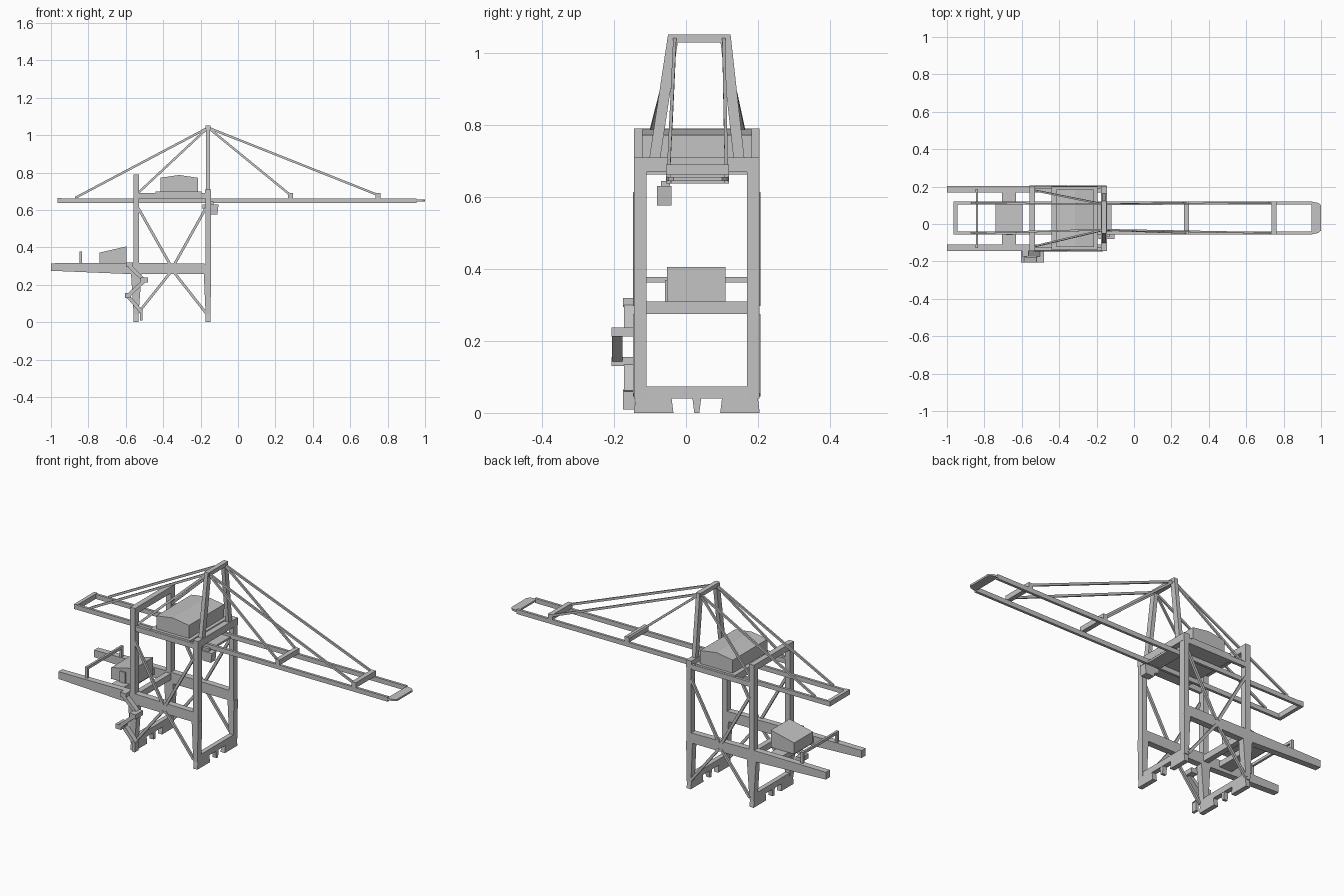
import bpy
from mathutils import Vector

cube = bpy.data.objects.get("Cube")
if cube:
    bpy.data.objects.remove(cube)

grey = bpy.data.materials.new("light_grey_steel")
grey.use_nodes = True
COLOUR = (0.55, 0.55, 0.55, 1)
grey.diffuse_color = COLOUR
grey.node_tree.nodes["Principled BSDF"].inputs["Base Color"].default_value = COLOUR

LAND, SEA = -0.545, -0.16       # frame positions along x
MID = 0.03                      # middle of the portal along y
HALF = 0.157                    # post centre offset from the middle
SIDES = (("right", -1), ("left", 1))


def add_mesh(name, verts, faces):
    mesh = bpy.data.meshes.new(name)
    mesh.from_pydata(verts, [], faces)
    mesh.materials.append(grey)
    obj = bpy.data.objects.new(name, mesh)
    bpy.context.collection.objects.link(obj)
    return obj


def loft(name, ring_a, ring_b):
    """Solid between two matching rings of points."""
    n = len(ring_a)
    faces = [(i, (i + 1) % n, n + (i + 1) % n, n + i) for i in range(n)]
    faces += [tuple(reversed(range(n))), tuple(range(n, 2 * n))]
    obj = add_mesh(name, list(ring_a) + list(ring_b), faces)
    import bmesh
    bm = bmesh.new()
    bm.from_mesh(obj.data)
    bmesh.ops.recalc_face_normals(bm, faces=bm.faces)
    bm.to_mesh(obj.data)
    bm.free()
    return obj


def box(name, x, y, z):
    ring = [(x[0], y[0]), (x[1], y[0]), (x[1], y[1]), (x[0], y[1])]
    return loft(name, [(*p, z[0]) for p in ring], [(*p, z[1]) for p in ring])


def side_profile(name, points, y):
    """Extrude an x-z outline along y."""
    return loft(name, [(a, y[0], b) for a, b in points], [(a, y[1], b) for a, b in points])


def end_profile(name, points, x):
    """Extrude a y-z outline along x."""
    return loft(name, [(x[0], a, b) for a, b in points], [(x[1], a, b) for a, b in points])


def bar(name, start, end, wide, deep):
    """Rectangular bar; wide runs along y when the bar lies in the x-z plane."""
    a, b = Vector(start), Vector(end)
    d = (b - a).normalized()
    side = Vector((0, 1, 0)) if abs(d.y) < 0.7 else Vector((1, 0, 0))
    u = (side - d * side.dot(d)).normalized() * wide / 2
    v = d.cross(u).normalized() * deep / 2
    ring = [-u - v, u - v, u + v, -u + v]
    return loft(name, [a + r for r in ring], [b + r for r in ring])


def span(centre, half):
    return (centre - half, centre + half)


FULL = span(MID, 0.174)

# Portal frames: tapered legs, posts, sills, wheel sets
for frame, x, top in (("landside", LAND, 0.79), ("waterside", SEA, 0.71)):
    for side, s in SIDES:
        y = span(MID + s * HALF, 0.0175)
        left, right = (0.027, 0.03) if x == LAND else (0.023, 0.016)
        side_profile(f"{frame}_{side}_leg",
                     [(x - 0.013, 0.04), (x + 0.013, 0.04), (x + right, 0.26), (x - left, 0.26)], y)
        box(f"{frame}_{side}_post", span(x, 0.015), y, (0.26, top))
        c = MID + s * 0.12
        end_profile(f"{frame}_{side}_bogie",
                    [(c - 0.055, 0), (c + 0.055, 0), (c + 0.05, 0.04), (c - 0.05, 0.04)],
                    span(x, 0.013))
    box(f"{frame}_sill", span(x, 0.013), FULL, (0.04, 0.073))
    end_profile(f"{frame}_buffer", [(MID - 0.007, 0), (MID + 0.007, 0),
                                    (MID + 0.012, 0.04), (MID - 0.012, 0.04)], span(x, 0.012))
box("landside_top_beam", span(LAND, 0.015), FULL, (0.755, 0.79))
box("landside_cross_beam", span(LAND, 0.015), FULL, (0.275, 0.31))
box("waterside_top_beam", span(SEA, 0.016), FULL, (0.67, 0.71))

# Long portal beams and diagonal bracing
for side, s in SIDES:
    y = MID + s * HALF
    side_profile(f"{side}_portal_beam",
                 [(-1, 0.275), (-0.57, 0.257), (-0.145, 0.257), (-0.145, 0.312),
                  (-0.57, 0.318), (-1, 0.315)], span(y, 0.0175))
    yo = MID + s * 0.171
    for x, centre in ((LAND + 0.012, -0.358), (SEA - 0.012, -0.345)):
        bar(f"{side}_upper_brace", (x, yo, 0.61), (centre, yo, 0.3), 0.012, 0.014)
        bar(f"{side}_lower_brace", (x, yo, 0.05), (centre, yo, 0.27), 0.012, 0.014)

# Apex mast
for side, s in SIDES:
    foot, head = MID + s * 0.118, MID + 0.007 + s * 0.072
    bar(f"{side}_mast_leg", (SEA, foot, 0.70), (SEA, head, 1.05), 0.03, 0.022)
box("mast_head_beam", span(SEA, 0.013), (-0.046, 0.12), (1.03, 1.052))

# Boom girders, end pieces and cross blocks
for side, s in SIDES:
    y = MID + 0.002 + s * 0.08
    box(f"{side}_boom_girder", (-0.96, 0.955), span(y, 0.007), (0.637, 0.662))
BOOM = (-0.055, 0.119)
box("boom_rear_beam", (-0.965, -0.945), BOOM, (0.637, 0.665))
tip = [(0.95, -0.055), (0.95, 0.119), (0.985, 0.113), (1, 0.1), (1, -0.035), (0.985, -0.048)]
loft("boom_tip_platform", [(*p, 0.645) for p in tip], [(*p, 0.655) for p in tip])
for x in (0.28, 0.748):
    box("boom_cross_block", span(x, 0.013), BOOM, (0.662, 0.69))

# Stays from the mast head
for side, s in SIDES:
    low, high = MID + 0.002 + s * 0.08, MID + 0.007 + s * 0.068
    for name, x, z in (("outer", 0.748, 0.68), ("inner", 0.28, 0.68),
                       ("rear", -0.87, 0.665), ("post", LAND + 0.01, 0.69)):
        wide = low if name != "post" else MID + s * 0.15
        bar(f"{side}_{name}_stay", (x, wide, z), (SEA, high, 1.04), 0.009, 0.012)

# Machinery house with a shallow ridged roof
box("house_base", (-0.44, -0.195), (-0.14, 0.2), (0.662, 0.70))
for side, s in SIDES:
    box(f"{side}_house_rail", (LAND, SEA), span(MID + s * 0.164, 0.008), (0.662, 0.69))
side_profile("machinery_house",
             [(-0.415, 0.70), (-0.215, 0.70), (-0.215, 0.772), (-0.315, 0.787), (-0.415, 0.772)],
             (-0.122, 0.184))

# Trolley and operator cabin below the boom
box("trolley", (-0.2, -0.12), (-0.04, 0.108), (0.637, 0.648))
side_profile("operator_cabin",
             [(-0.16, 0.577), (-0.11, 0.577), (-0.104, 0.63), (-0.19, 0.63), (-0.19, 0.605),
              (-0.165, 0.6)], (-0.08, -0.04))
box("cabin_hanger", (-0.17, -0.13), (-0.07, -0.045), (0.63, 0.645))

# Electrical house on its platform
box("electrical_platform", (-0.705, -0.63), (-0.13, 0.19), (0.28, 0.31))
side_profile("electrical_house", [(-0.74, 0.31), (-0.597, 0.31), (-0.597, 0.405), (-0.74, 0.372)],
             (-0.053, 0.11))
box("electrical_house_door", (-0.685, -0.65), (-0.059, -0.05), (0.31, 0.37))

# Gate across the rear beam ends
box("gate_beam", span(-0.84, 0.006), (-0.125, 0.187), (0.362, 0.377))
for side, s in SIDES:
    box(f"{side}_gate_post", span(-0.84, 0.007), span(MID + s * 0.15, 0.008), (0.31, 0.377))

# Zigzag stairs on the landside leg
NEAR, FAR = (-0.175, -0.143), (-0.207, -0.175)
flights = (((-0.58, 0.3), (-0.5, 0.222), NEAR), ((-0.5, 0.222), (-0.59, 0.14), FAR),
           ((-0.59, 0.14), (-0.515, 0.055), NEAR))
for (xa, za), (xb, zb), y in flights:
    c = sum(y) / 2
    bar("stair_flight", (xa, c, za), (xb, c, zb), 0.028, 0.02)
box("stair_top_landing", (-0.6, -0.565), NEAR, (0.295, 0.32))
box("stair_upper_landing", (-0.52, -0.482), (FAR[0], NEAR[1]), (0.212, 0.238))
box("stair_lower_landing", (-0.605, -0.572), (FAR[0], NEAR[1]), (0.13, 0.156))
box("stair_foot", (-0.525, -0.51), NEAR, (0.01, 0.065))
